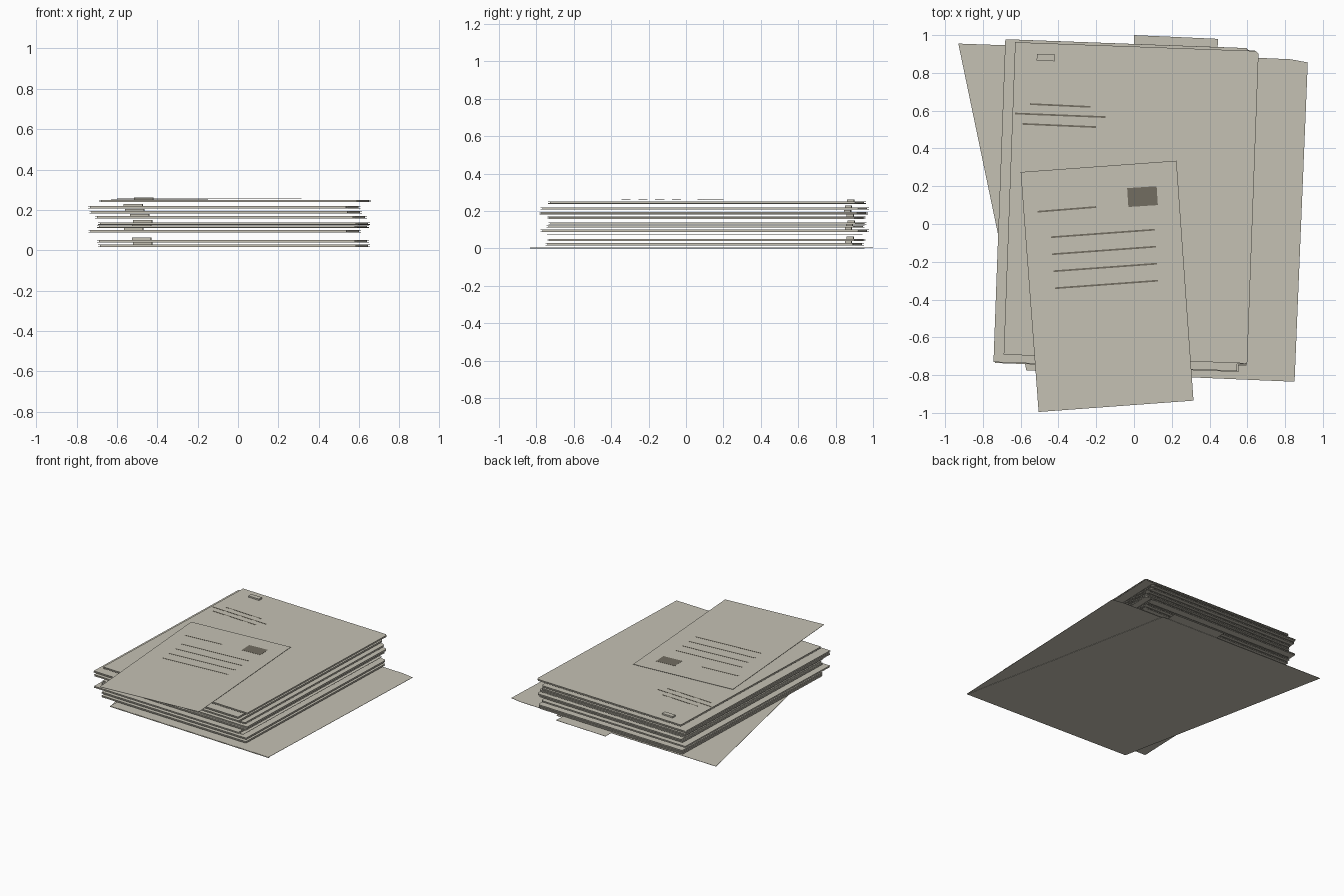
import bpy, bmesh, math
from mathutils import Vector, Matrix

cube = bpy.data.objects.get("Cube")
if cube:
    bpy.data.objects.remove(cube, do_unlink=True)


def material(name, rgb):
    m = bpy.data.materials.new(name)
    m.use_nodes = True
    m.diffuse_color = (*rgb, 1)
    m.node_tree.nodes["Principled BSDF"].inputs["Base Color"].default_value = (*rgb, 1)
    return m


PAPER = material("beige_paper", (0.56, 0.535, 0.455))
INK = material("dark_ink", (0.17, 0.155, 0.12))


def slab(name, outline, z, thick, mat=PAPER):
    """Flat sheet with the given outline, from z up to z + thick."""
    bm = bmesh.new()
    face = bm.faces.new([bm.verts.new((x, y, z)) for x, y in outline])
    up = bmesh.ops.extrude_face_region(bm, geom=[face])["geom"]
    bmesh.ops.translate(bm, vec=(0, 0, thick),
                        verts=[v for v in up if isinstance(v, bmesh.types.BMVert)])
    bmesh.ops.recalc_face_normals(bm, faces=bm.faces)
    mesh = bpy.data.meshes.new(name)
    bm.to_mesh(mesh)
    bm.free()
    mesh.materials.append(mat)
    obj = bpy.data.objects.new(name, mesh)
    bpy.context.collection.objects.link(obj)
    return obj


def rect(cx, cy, w, h, clip=0.0):
    """Rectangle outline, optionally with its back right corner cut."""
    l, r, f, b = cx - w / 2, cx + w / 2, cy - h / 2, cy + h / 2
    corner = [(r, b - clip), (r - clip, b)] if clip else [(r, b)]
    return [(l, f), (r, f)] + corner + [(l, b)]


def turned(outline, cx, cy, degrees):
    rot = Matrix.Rotation(math.radians(degrees), 2)
    return [tuple(rot @ Vector(p) + Vector((cx, cy))) for p in outline]


def ink_line(name, x0, y0, x1, y1, z, width=0.009):
    a, b = Vector((x0, y0)), Vector((x1, y1))
    side = (b - a).orthogonal().normalized() * width / 2
    slab(name, [a - side, b - side, b + side, a + side], z, 0.001, INK)


def folder(i, cx, cy, z, h):
    """Two covers, a block of pages between them and a fastener on top."""
    parts = [("back_cover", rect(0, 0, 1.29, h, 0.015), 0, 0.003),
             ("pages", rect(0, 0, 1.27, h - 0.02), 0.003, 0.006),
             ("front_cover", rect(0, 0, 1.29, h, 0.015), 0.009, 0.003),
             ("fastener", rect(-0.48, 0.752, 0.095, 0.036), 0.012, 0.011)]
    for part, outline, dz, thick in parts:
        slab(f"folder_{i}_{part}", turned(outline, cx, cy, -2.1), z + dz, thick)


# Open folder lying under the stack
slab("open_folder_skewed_cover",
     [(-0.57, -0.775), (0.85, -0.835), (0.49, 0.905), (-0.93, 0.955)], 0, 0.002)
slab("open_folder_straight_cover",
     [(-0.57, -0.775), (0.85, -0.835), (0.92, 0.855), (0.83, 0.872), (-0.5, 0.93)],
     0.005, 0.002)
slab("open_folder_tab", [(0, 0.9), (0.44, 0.88), (0.445, 0.98), (0, 1.0)], 0.005, 0.002)

# Closed folders: centre x, centre y, height above ground, length
STACK = [(-0.02, 0.1, 0.016, 1.655), (-0.025, 0.11, 0.039, 1.655),
         (-0.065, 0.1, 0.088, 1.71), (-0.025, 0.105, 0.111, 1.655),
         (-0.02, 0.115, 0.126, 1.655), (-0.035, 0.11, 0.157, 1.655),
         (-0.06, 0.095, 0.182, 1.71), (-0.068, 0.1, 0.207, 1.71),
         (-0.015, 0.112, 0.238, 1.655)]
for i, spec in enumerate(STACK, 1):
    folder(i, *spec)

# Loose sheet inside the stack
slab("loose_sheet", turned(rect(0, 0, 1.27, 1.64), -0.04, 0.1, -2.1), 0.072, 0.002)

# Writing on the top folder
for i, line in enumerate([(-0.55, 0.635, -0.23, 0.62), (-0.63, 0.585, -0.15, 0.566),
                          (-0.59, 0.53, -0.2, 0.513)], 1):
    ink_line(f"cover_line_{i}", *line, 0.25)

# Loose letter resting on top, with writing and a stamp
slab("letter", [(-0.505, -0.995), (0.315, -0.935), (0.225, 0.335), (-0.6, 0.275)],
     0.257, 0.002)
ink_line("letter_heading", -0.51, 0.065, -0.2, 0.09, 0.259)
for i in range(4):
    y = -0.07 - 0.09 * i
    ink_line(f"letter_line_{i + 1}", -0.44 + 0.007 * i, y, 0.11 + 0.006 * i, y + 0.04, 0.259)
ink_line("stamp", -0.033, 0.14, 0.123, 0.15, 0.259, 0.1)
